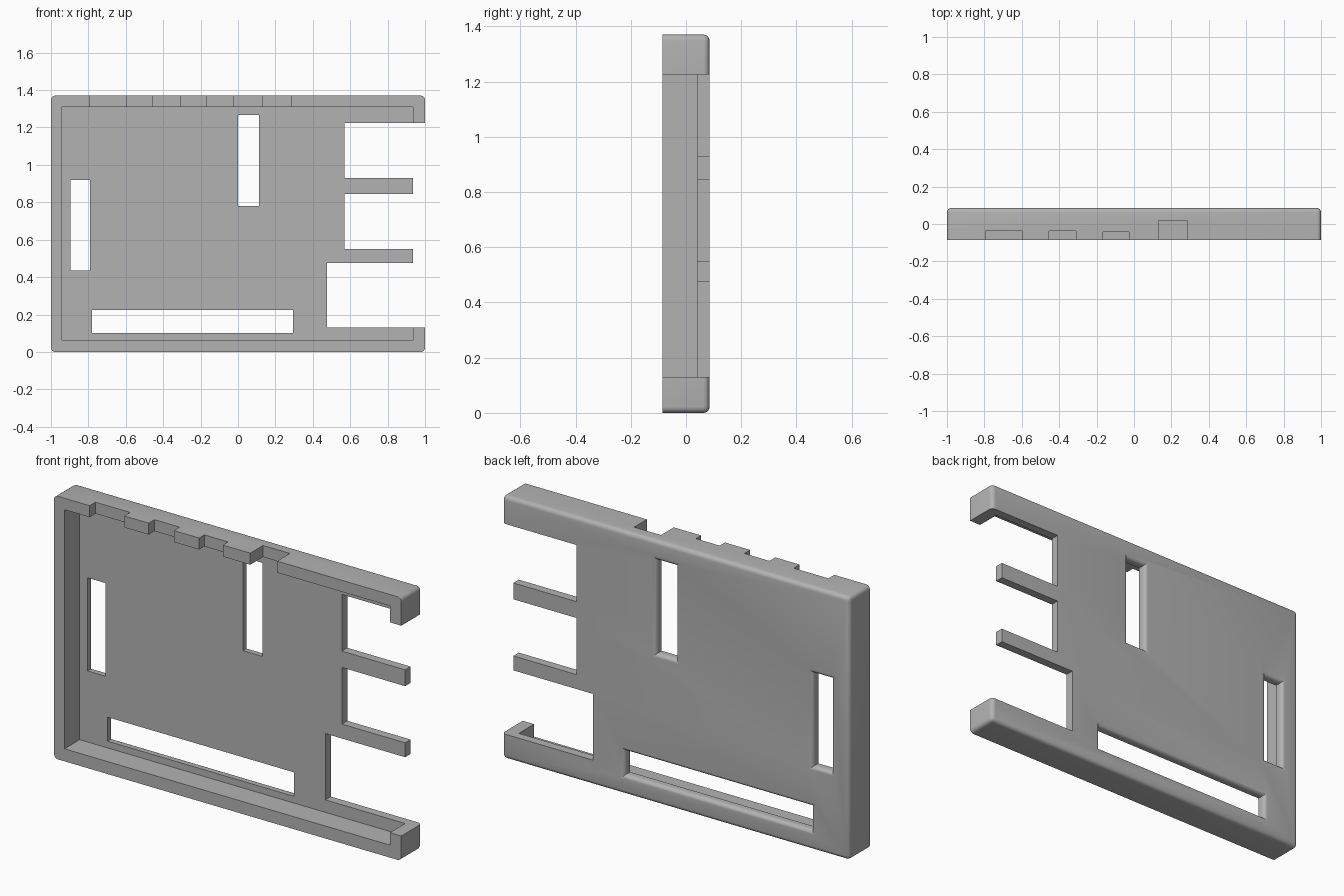
import bpy, bmesh, math

if "Cube" in bpy.data.objects:
    bpy.data.objects.remove(bpy.data.objects["Cube"], do_unlink=True)

HEIGHT, FRONT, BACK, FLOOR = 1.37, -0.085, 0.085, 0.04
ROUND, STEPS = 0.022, 6

grey = bpy.data.materials.new("plain grey")
grey.use_nodes = True
colour = (0.45, 0.45, 0.45, 1)
grey.diffuse_color = colour
grey.node_tree.nodes["Principled BSDF"].inputs["Base Color"].default_value = colour


def add_object(name, bm):
    bmesh.ops.recalc_face_normals(bm, faces=bm.faces)
    mesh = bpy.data.meshes.new(name)
    bm.to_mesh(mesh)
    bm.free()
    mesh.materials.append(grey)
    obj = bpy.data.objects.new(name, mesh)
    bpy.context.collection.objects.link(obj)
    return obj


def loft(bm, x0, x1, z0, z1, sections):
    """Solid through rectangles given as (y, outward growth)."""
    rings = [[bm.verts.new((x, y, z)) for x, z in
              ((x0 - g, z0 - g), (x1 + g, z0 - g), (x1 + g, z1 + g), (x0 - g, z1 + g))]
             for y, g in sections]
    for a, b in zip(rings, rings[1:]):
        for i in range(4):
            j = (i + 1) % 4
            bm.faces.new((a[i], a[j], b[j], b[i]))
    bm.faces.new(rings[0])
    bm.faces.new(rings[-1])


def cut(target, name, x, z, sections):
    """Subtract a lofted solid from the target."""
    bm = bmesh.new()
    loft(bm, *x, *z, sections)
    cutter = add_object(name, bm)
    cutter.hide_render = True
    mod = target.modifiers.new(name, "BOOLEAN")
    mod.operation, mod.solver, mod.object = "DIFFERENCE", "EXACT", cutter
    bpy.context.view_layer.objects.active = target
    bpy.ops.object.modifier_apply(modifier=name)
    bpy.data.objects.remove(cutter, do_unlink=True)


# Outer block, rounded everywhere except around the open front
bm = bmesh.new()
loft(bm, -1, 1, 0, HEIGHT, [(FRONT, 0), (BACK, 0)])
edges = [e for e in bm.edges if max(v.co.y for v in e.verts) > 0]
bmesh.ops.bevel(bm, geom=edges, offset=ROUND, segments=STEPS, profile=0.5, affect="EDGES")
case = add_object("case_shell", bm)

# Hollow interior
cut(case, "cavity", (-0.94, 0.935), (0.065, 1.31), [(-1, 0), (FLOOR, 0)])

# Openings on the right, leaving two fingers
through = [(-1, 0), (1, 0)]
for i, (x, z) in enumerate([((0.935, 1.5), (0.13, 1.225)), ((0.57, 1.4), (0.93, 1.225)),
                            ((0.57, 1.4), (0.55, 0.845)), ((0.475, 1.4), (0.13, 0.475))]):
    cut(case, f"side_opening_{i}", x, z, through)

# Slots through the back, with rounded outer rims
arc = [math.pi / 2 * i / STEPS for i in range(STEPS + 1)]
rim = [(-1, 0)] + [(BACK - ROUND + ROUND * math.sin(a), ROUND * (1 - math.cos(a))) for a in arc]
rim.append((1, ROUND))
for name, x, z in [("left_slot", (-0.895, -0.79), (0.435, 0.92)),
                   ("upper_slot", (0, 0.112), (0.78, 1.267)),
                   ("lower_slot", (-0.78, 0.295), (0.1, 0.225))]:
    cut(case, name, x, z, rim)

# Notches in the front edge of the top wall
for i, (x, depth) in enumerate([((-0.795, -0.595), -0.037), ((-0.455, -0.31), -0.037),
                                ((-0.165, -0.028), -0.042), ((0.13, 0.285), 0.02)]):
    cut(case, f"notch_{i}", x, (1.25, 1.5), [(-1, 0), (depth, 0)])

# Smooth rounded edges, keep the rest crisp
bpy.ops.object.select_all(action="DESELECT")
case.select_set(True)
bpy.context.view_layer.objects.active = case
bpy.ops.object.shade_smooth_by_angle(angle=math.radians(30))
